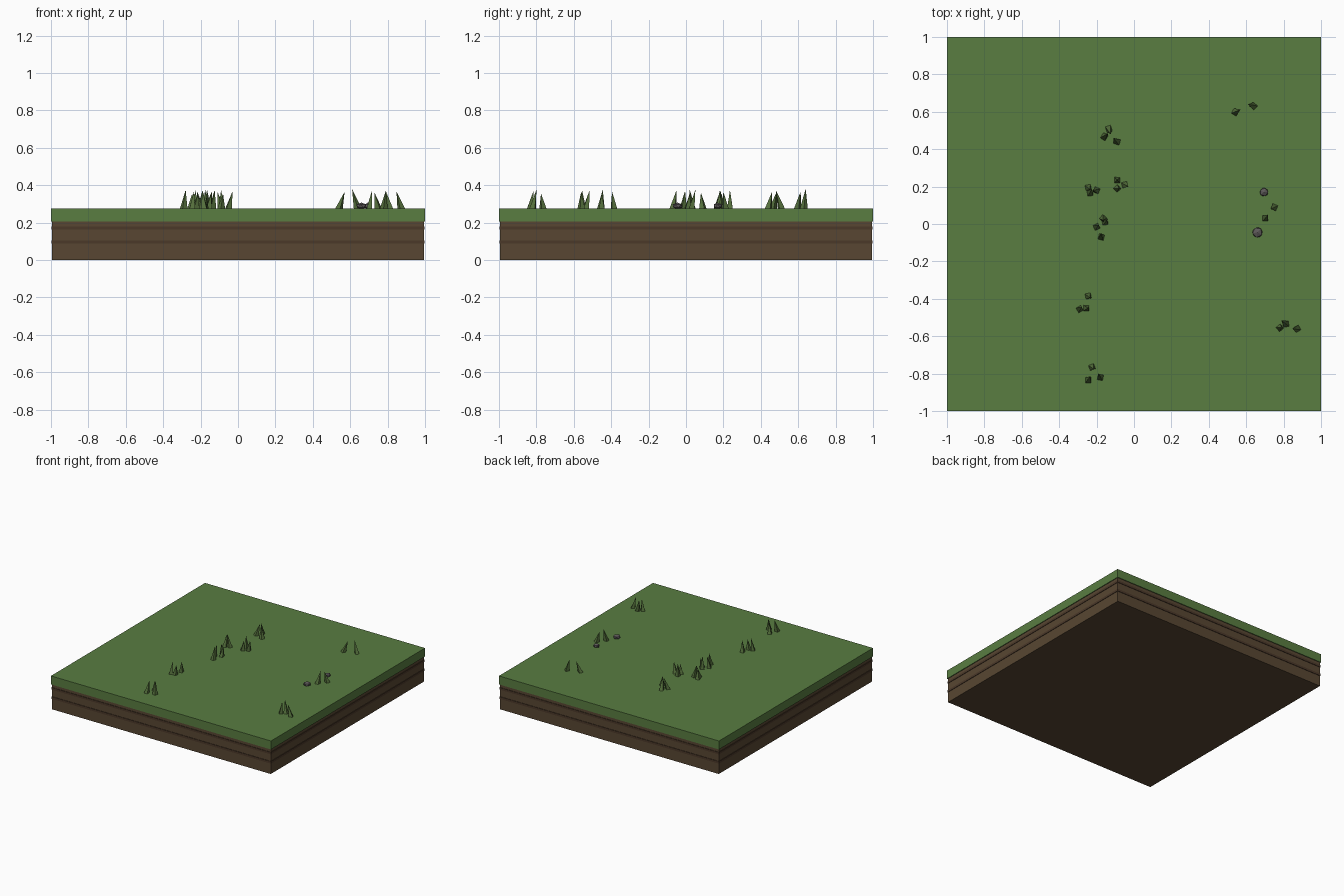
import bpy, bmesh, math
from mathutils import Matrix, Vector

TOP = 0.275


def material(name, rgb):
    m = bpy.data.materials.new(name)
    m.diffuse_color = (*rgb, 1)
    return m


GRASS = material("grass", (0.10, 0.205, 0.053))
SOIL = material("soil", (0.098, 0.062, 0.032))
STRATA = material("strata", (0.07, 0.04, 0.022))
BLADE = material("blade", (0.09, 0.16, 0.045))
STONE = material("stone", (0.11, 0.10, 0.10))


def finish(name, bm, mat):
    me = bpy.data.meshes.new(name)
    bm.to_mesh(me)
    bm.free()
    me.materials.append(mat)
    ob = bpy.data.objects.new(name, me)
    bpy.context.collection.objects.link(ob)
    return ob


def slab(name, half, z0, z1, mat):
    bm = bmesh.new()
    mtx = Matrix.Translation((0, 0, (z0 + z1) / 2)) @ Matrix.Diagonal((2 * half, 2 * half, z1 - z0, 1))
    bmesh.ops.create_cube(bm, size=1, matrix=mtx)
    return finish(name, bm, mat)


# Ground block: soil, two protruding strata bands, turf on top
slab("soil_block", 0.994, 0.0, 0.207, SOIL)
slab("lower_stratum", 0.998, 0.087, 0.105, STRATA)
slab("upper_stratum", 0.998, 0.163, 0.18, STRATA)
slab("turf", 1.0, 0.205, TOP, GRASS)


def tuft(name, blades):
    """Each blade: centre x, y, tip lean x, y, height."""
    bm = bmesh.new()
    for i, (x, y, lx, ly, h) in enumerate(blades):
        geo = bmesh.ops.create_cone(bm, cap_ends=True, segments=4, radius1=0.021, radius2=0, depth=h)
        spin = Matrix.Rotation(i * 0.7 + x * 9, 3, 'Z')
        for v in geo["verts"]:
            v.co = spin @ v.co
            t = v.co.z / h
            v.co += Vector((x + lx * t, y + ly * t, TOP + h / 2))
    finish(name, bm, BLADE)


# Grass tufts
TUFTS = [
    [(-0.15, 0.475, 0.02, 0.02, 0.09), (-0.13, 0.495, 0.01, -0.03, 0.10), (-0.10, 0.45, -0.02, 0.02, 0.09)],
    [(-0.09, 0.235, 0.0, 0.0, 0.10), (-0.085, 0.19, 0.01, 0.0, 0.08), (-0.04, 0.205, 0.02, -0.01, 0.09)],
    [(-0.24, 0.19, 0.01, -0.01, 0.09), (-0.21, 0.18, -0.02, 0.0, 0.095), (-0.23, 0.175, 0.01, 0.02, 0.10)],
    [(-0.165, 0.025, 0.0, -0.01, 0.10), (-0.15, 0.015, 0.01, 0.01, 0.08),
     (-0.195, -0.01, 0.01, 0.01, 0.095), (-0.175, -0.06, 0.0, 0.02, 0.10)],
    [(-0.24, -0.39, 0.01, -0.01, 0.09), (-0.285, -0.45, 0.01, 0.01, 0.10), (-0.25, -0.45, 0.01, 0.0, 0.08)],
    [(-0.22, -0.77, 0.01, -0.01, 0.08), (-0.185, -0.81, -0.01, 0.02, 0.10), (-0.24, -0.825, 0.01, 0.02, 0.095)],
    [(0.555, 0.605, 0.03, 0.015, 0.09), (0.625, 0.635, -0.03, 0.01, 0.105)],
    [(0.74, 0.085, -0.02, -0.01, 0.085), (0.71, 0.04, 0.015, 0.02, 0.10)],
    [(0.80, -0.525, -0.025, 0.02, 0.10), (0.785, -0.555, 0.01, 0.0, 0.095), (0.86, -0.56, -0.025, 0.0, 0.09)],
]
for i, t in enumerate(TUFTS):
    tuft(f"grass_tuft_{i + 1}", t)


# Small stones
for i, (x, y, r) in enumerate([(0.695, 0.17, 0.025), (0.66, -0.045, 0.03)]):
    bm = bmesh.new()
    mtx = (Matrix.Translation((x, y, TOP + 0.014)) @ Matrix.Rotation(i * 0.8, 4, 'Z')
           @ Matrix.Diagonal((r, r, 0.018, 1)))
    bmesh.ops.create_icosphere(bm, subdivisions=1, radius=1, matrix=mtx)
    finish(f"stone_{i + 1}", bm, STONE)
